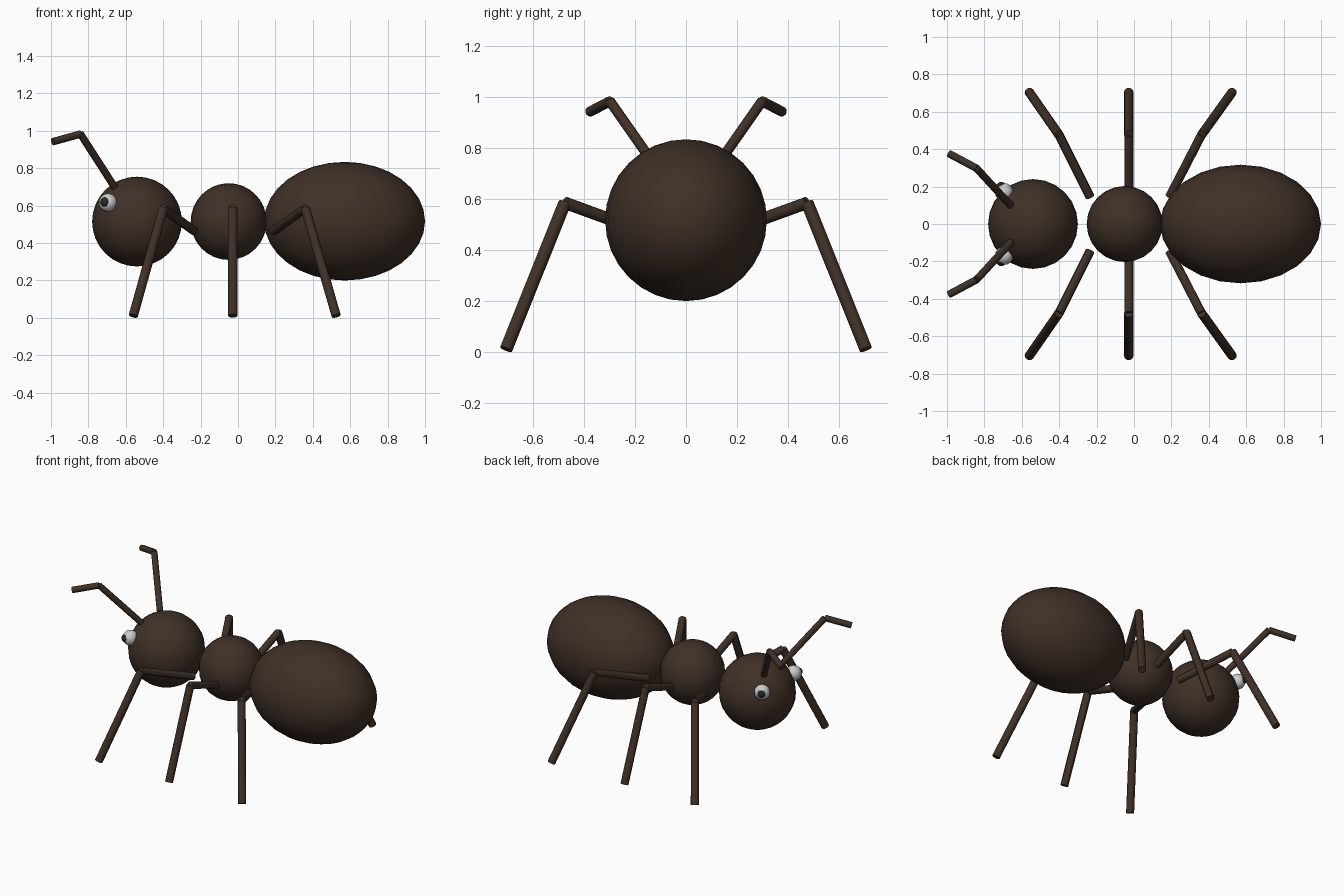
import bpy
from mathutils import Vector

if "Cube" in bpy.data.objects:
    bpy.data.objects.remove(bpy.data.objects["Cube"])


def material(name, rgb):
    m = bpy.data.materials.new(name)
    m.diffuse_color = (*rgb, 1)
    m.use_nodes = True
    m.node_tree.nodes["Principled BSDF"].inputs["Base Color"].default_value = m.diffuse_color
    return m


BROWN = material("brown", (0.05, 0.03, 0.02))
WHITE = material("white", (0.75, 0.75, 0.75))
BLACK = material("dark", (0.02, 0.02, 0.025))


def ball(name, loc, radii, mat, seg=24, rings=16):
    bpy.ops.mesh.primitive_uv_sphere_add(segments=seg, ring_count=rings, radius=1, location=loc)
    ob = bpy.context.object
    ob.name = name
    ob.scale = radii
    bpy.ops.object.transform_apply(location=False, rotation=False, scale=True)
    bpy.ops.object.shade_smooth()
    ob.data.materials.append(mat)


def rod(name, a, b, r):
    a, b = Vector(a), Vector(b)
    bpy.ops.mesh.primitive_cylinder_add(vertices=12, radius=r, depth=(b - a).length,
                                        location=(a + b) / 2)
    ob = bpy.context.object
    ob.name = name
    ob.rotation_euler = (b - a).to_track_quat('Z', 'Y').to_euler()
    bpy.ops.object.shade_smooth_by_angle()
    ob.data.materials.append(BROWN)


# Body segments
ball("head", (-0.54, 0, 0.515), (0.24, 0.24, 0.24), BROWN)
ball("thorax", (-0.05, 0, 0.515), (0.203, 0.203, 0.205), BROWN)
ball("abdomen", (0.57, 0, 0.517), (0.43, 0.317, 0.317), BROWN)

for side, s in (("right", -1), ("left", 1)):
    # Legs: hip x, knee x, foot x
    for pos, hip, knee, foot in (("front", -0.235, -0.40, -0.56),
                                 ("middle", -0.028, -0.028, -0.028),
                                 ("rear", 0.19, 0.36, 0.525)):
        k = (knee, s * 0.475, 0.585)
        rod(f"{pos}_{side}_upper_leg", (hip, s * 0.145, 0.465), k, 0.024)
        rod(f"{pos}_{side}_lower_leg", k, (foot, s * 0.705, 0.011), 0.025)
    # Antennae
    elbow = (-0.842, s * 0.298, 0.983)
    rod(f"{side}_antenna_base", (-0.66, s * 0.10, 0.70), elbow, 0.02)
    rod(f"{side}_antenna_tip", elbow, (-0.99, s * 0.377, 0.942), 0.02)
    # Eyes
    ball(f"{side}_eye", (-0.695, s * 0.17, 0.616), (0.049,) * 3, WHITE, 16, 12)
    ball(f"{side}_pupil", (-0.71, s * 0.198, 0.619), (0.027,) * 3, BLACK, 16, 12)
